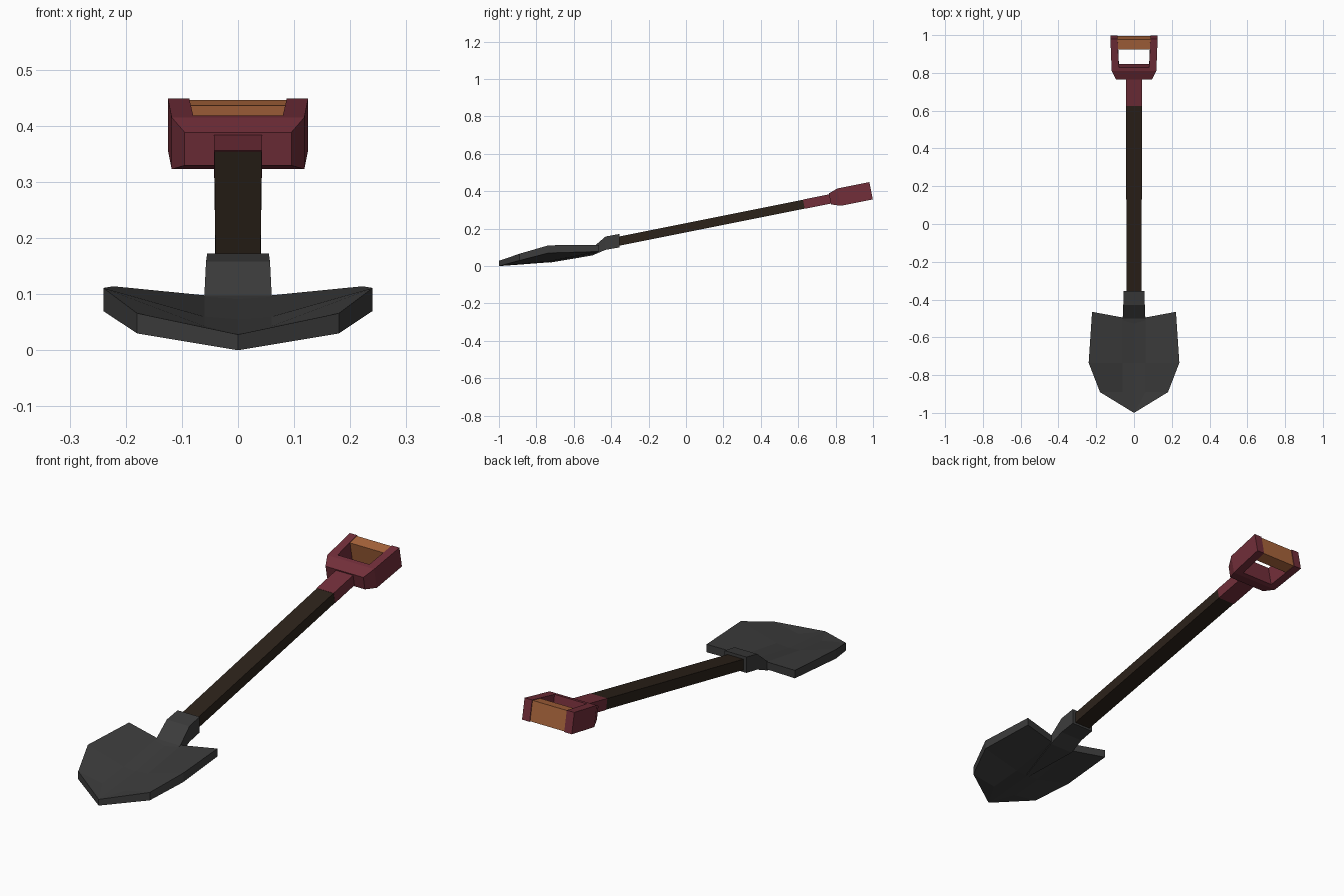
import bpy, bmesh
from math import atan, sin, cos

if "Cube" in bpy.data.objects:
    bpy.data.objects.remove(bpy.data.objects["Cube"])

TILT = atan(0.2)


def material(name, rgb):
    m = bpy.data.materials.new(name)
    m.diffuse_color = (*rgb, 1)
    m.use_nodes = True
    m.node_tree.nodes["Principled BSDF"].inputs["Base Color"].default_value = m.diffuse_color
    return m


def on_shaft(x, u, w):
    """Shaft frame (x across, u along, w up) to world."""
    return (x, u * cos(TILT) - w * sin(TILT), 0.205 + u * sin(TILT) + w * cos(TILT))


def level(x, y, z):
    return (x, y, z)


def loft(bm, sections, place):
    """Rectangular sections (along, x0, x1, low, high) joined into a solid."""
    rings = [[bm.verts.new(place(x, a, h)) for x, h in ((x0, lo), (x1, lo), (x1, hi), (x0, hi))]
             for a, x0, x1, lo, hi in sections]
    for r, s in zip(rings, rings[1:]):
        for i in range(4):
            j = (i + 1) % 4
            bm.faces.new((r[i], r[j], s[j], s[i]))
    bm.faces.new(rings[0])
    bm.faces.new(rings[-1])


def finish(bm, name, mat):
    bmesh.ops.recalc_face_normals(bm, faces=bm.faces)
    me = bpy.data.meshes.new(name)
    bm.to_mesh(me)
    bm.free()
    me.materials.append(mat)
    ob = bpy.data.objects.new(name, me)
    bpy.context.collection.objects.link(ob)
    return ob


def solid(name, mat, lofts, place):
    bm = bmesh.new()
    for sections in lofts:
        loft(bm, sections, place)
    return finish(bm, name, mat)


steel = material("dark_steel", (0.045, 0.045, 0.045))
wood = material("dark_wood", (0.025, 0.016, 0.01))
red = material("maroon", (0.17, 0.028, 0.042))
orange = material("orange", (0.40, 0.13, 0.045))

# Shaft
solid("shaft", wood, [[(-0.40, -0.04, 0.04, -0.024, 0.024),
                       (0.643, -0.042, 0.042, -0.024, 0.024)]], on_shaft)

# Handle: ferrule, flared yoke and two arms
T = 0.047
arms = [[(0.855, *sorted((s * 0.08, s * 0.119)), -T, T),
         (1.009, *sorted((s * 0.087, s * 0.125)), -T, T)] for s in (-1, 1)]
solid("handle_frame", red, [
    [(0.643, -0.043, 0.043, -0.025, 0.025), (0.79, -0.043, 0.043, -0.025, 0.025)],
    [(0.785, -0.095, 0.095, -0.03, 0.03), (0.835, -0.118, 0.118, -T, T),
     (0.855, -0.119, 0.119, -T, T)],
    *arms], on_shaft)

# Grip bar between the arms
solid("grip", orange, [[(0.952, -0.086, 0.086, -0.045, 0.045),
                        (1.006, -0.089, 0.089, -0.045, 0.045)]], on_shaft)

# Socket that runs down into a tapering rib under the blade
solid("socket", steel, [[(-0.355, -0.055, 0.055, 0.10, 0.172),
                         (-0.43, -0.057, 0.057, 0.087, 0.158),
                         (-0.50, -0.06, 0.06, 0.057, 0.098),
                         (-0.73, -0.008, 0.008, 0.018, 0.04)]], level)

# Blade: right half as rows of (x, y, top z, bottom z), mirrored
rows = [
    [(0, -1.0, 0.028, 0.0), (0, -1.0, 0.028, 0.0), (0, -1.0, 0.028, 0.0)],
    [(0, -0.89, 0.04, 0.008), (0.06, -0.89, 0.043, 0.012), (0.18, -0.89, 0.066, 0.03)],
    [(0, -0.735, 0.055, 0.02), (0.06, -0.735, 0.06, 0.025), (0.24, -0.735, 0.111, 0.07)],
    [(0, -0.505, 0.095, 0.06), (0.06, -0.495, 0.098, 0.064), (0.222, -0.465, 0.114, 0.078)],
]
bm = bmesh.new()


def patch(*pts):
    unique = list(dict.fromkeys(pts))
    if len(unique) > 2:
        bm.faces.new([bm.verts.new(p) for p in unique])


def top(p, s):
    return (s * p[0], p[1], p[2])


def bottom(p, s):
    return (s * p[0], p[1], p[3])


for s in (-1, 1):
    for r, q in zip(rows, rows[1:]):
        for i in (0, 1):
            for side in (top, bottom):
                patch(side(r[i], s), side(r[i + 1], s), side(q[i + 1], s), side(q[i], s))
        patch(top(r[2], s), top(q[2], s), bottom(q[2], s), bottom(r[2], s))
    for i in (0, 1):
        a, b = rows[-1][i], rows[-1][i + 1]
        patch(top(a, s), top(b, s), bottom(b, s), bottom(a, s))
bmesh.ops.remove_doubles(bm, verts=bm.verts, dist=0.0005)
finish(bm, "blade", steel)
